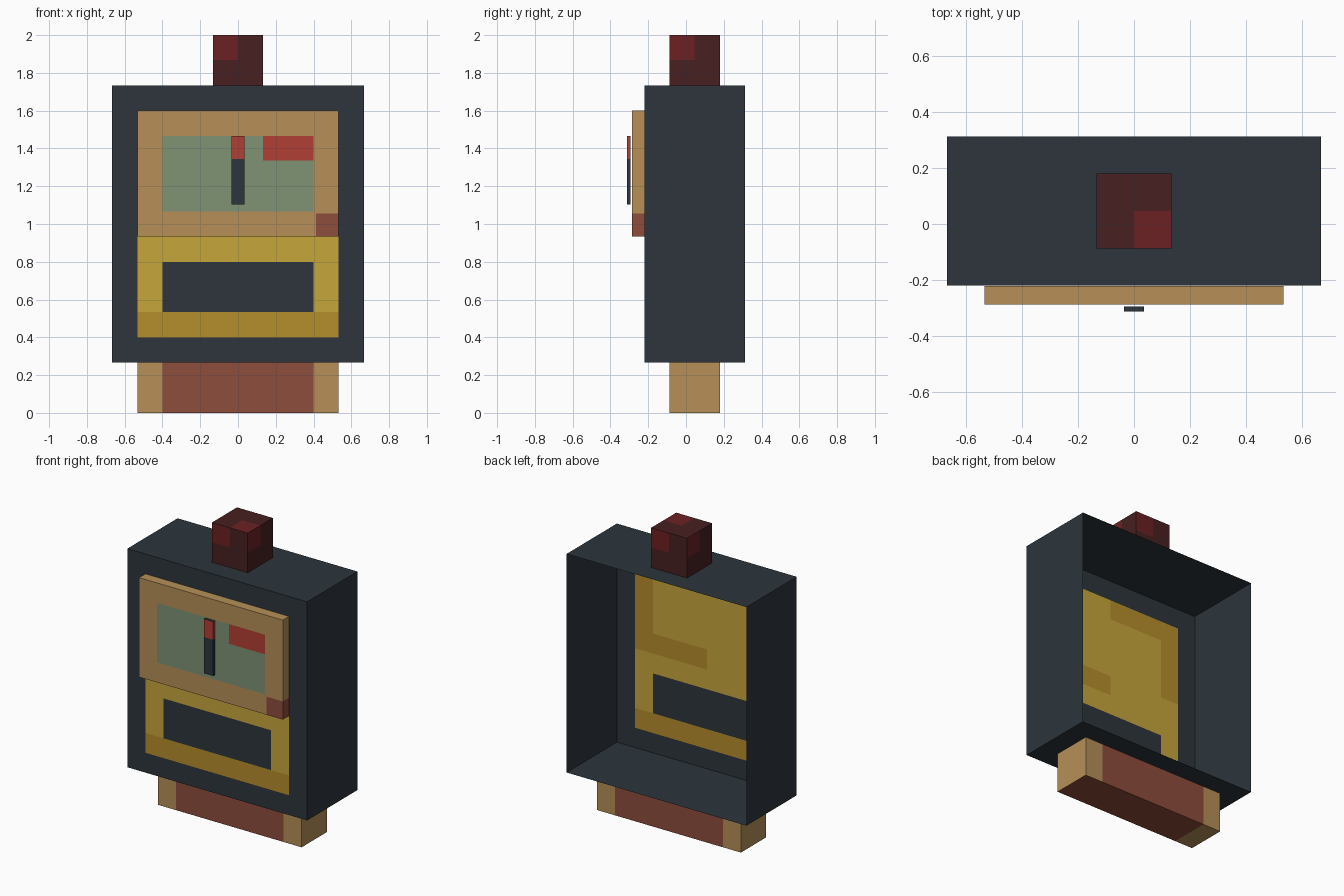
import bpy
import bmesh
from mathutils import Vector

cube = bpy.data.objects.get("Cube")
if cube:
    bpy.data.objects.remove(cube, do_unlink=True)

# Flat colours, given as sRGB hex
PALETTE = {
    "charcoal": "2d353c", "tan": "b79058", "sage": "7e9374",
    "red": "b13f34", "brown": "8d4d3b", "yellow": "c7a63c",
    "ochre": "b58d2c", "maroon": "472021", "crimson": "6c2123",
}


def linear(value):
    return value / 12.92 if value <= 0.04045 else ((value + 0.055) / 1.055) ** 2.4


def make_material(name, code):
    mat = bpy.data.materials.new(name)
    mat.use_nodes = True
    rgba = [linear(c / 255) for c in bytes.fromhex(code)] + [1]
    mat.diffuse_color = rgba
    mat.node_tree.nodes["Principled BSDF"].inputs["Base Color"].default_value = rgba
    return mat


MATERIALS = {name: make_material(name, code) for name, code in PALETTE.items()}


def painted_box(name, low, high, cuts, rule, open_back=False):
    """Box cut along the planes in cuts, each face coloured by rule(centre, normal)."""
    low, high = Vector(low), Vector(high)
    bm = bmesh.new()
    bmesh.ops.create_cube(bm, size=1)
    for v in bm.verts:
        v.co = (low + high) / 2 + v.co * (high - low)
    if open_back:
        bm.normal_update()
        back = [f for f in bm.faces if f.normal.y > 0.5]
        bmesh.ops.delete(bm, geom=back, context="FACES")
    for axis, places in cuts.items():
        normal = Vector([axis == a for a in "xyz"])
        for place in places:
            bmesh.ops.bisect_plane(bm, geom=bm.verts[:] + bm.edges[:] + bm.faces[:],
                                   plane_co=normal * place, plane_no=normal)
    bm.normal_update()
    mesh = bpy.data.meshes.new(name)
    used = []
    for f in bm.faces:
        colour = rule(f.calc_center_median(), f.normal)
        if colour not in used:
            used.append(colour)
            mesh.materials.append(MATERIALS[colour])
        f.material_index = used.index(colour)
    bm.to_mesh(mesh)
    bm.free()
    obj = bpy.data.objects.new(name, mesh)
    bpy.context.collection.objects.link(obj)
    return obj


FRONT, BACK = -0.22, 0.3125
MID = (FRONT + BACK) / 2
EDGE, INNER = 0.533, 0.4


# Thin open-backed case with a painted front wall
def case_rule(c, n):
    if n.y > -0.5 or abs(c.x) > EDGE or not 0.4 < c.z < 1.6:
        return "charcoal"
    if c.z < 0.533:
        return "ochre"
    if c.z < 0.8 and abs(c.x) < INNER:
        return "charcoal"
    left_hook = c.z > 0.933 and (c.x > INNER or (c.x > 0 and c.z < 1.067))
    right_hook = c.z > 1.067 and (c.x < -INNER or (c.x < 0 and c.z > 1.467))
    return "ochre" if left_hook or right_hook else "yellow"


painted_box("case", (-0.667, FRONT, 0.267), (0.667, BACK, 1.733),
            {"x": (-EDGE, -INNER, 0, INNER, EDGE),
             "z": (0.4, 0.533, 0.8, 0.933, 1.067, 1.467, 1.6)},
            case_rule, open_back=True)


# Raised dial panel
def panel_rule(c, n):
    on_front = n.y < -0.5
    if c.z < 1.055 and (n.x > 0.5 or (on_front and c.x > 0.413)):
        return "brown"
    if on_front and abs(c.x) < INNER and 1.067 < c.z < 1.467:
        return "red" if c.x > 0.133 and c.z > 1.335 else "sage"
    return "tan"


painted_box("dial_panel", (-EDGE, -0.287, 0.933), (EDGE, FRONT - 0.001, 1.6),
            {"x": (-INNER, 0.133, INNER, 0.413),
             "z": (1.055, 1.067, 1.335, 1.467)}, panel_rule)

# Needle with a red tip
painted_box("needle", (-0.035, -0.3125, 1.102), (0.035, -0.294, 1.466),
            {"z": (1.345,)},
            lambda c, n: "red" if c.z > 1.345 and abs(n.z) < 0.5 else "charcoal")


# Foot with tan ends
def foot_rule(c, n):
    if n.z < -0.5:
        return "tan" if c.x < -INNER else "brown"
    return "tan" if abs(c.x) > INNER else "brown"


painted_box("foot", (-EDGE, MID - 0.133, 0), (EDGE, MID + 0.133, 0.266),
            {"x": (-INNER, INNER)}, foot_rule)


# Top knob with one light quarter on each face
def knob_rule(c, n):
    if n.z > 0.5:
        lit = c.x > 0 and c.y < MID
    else:
        across = n.x * (c.y - MID) - n.y * c.x
        lit = c.z > 1.867 and across < 0
    return "crimson" if lit else "maroon"


painted_box("knob", (-0.133, MID - 0.133, 1.734), (0.133, MID + 0.133, 2),
            {"x": (0,), "y": (MID,), "z": (1.867,)}, knob_rule)
